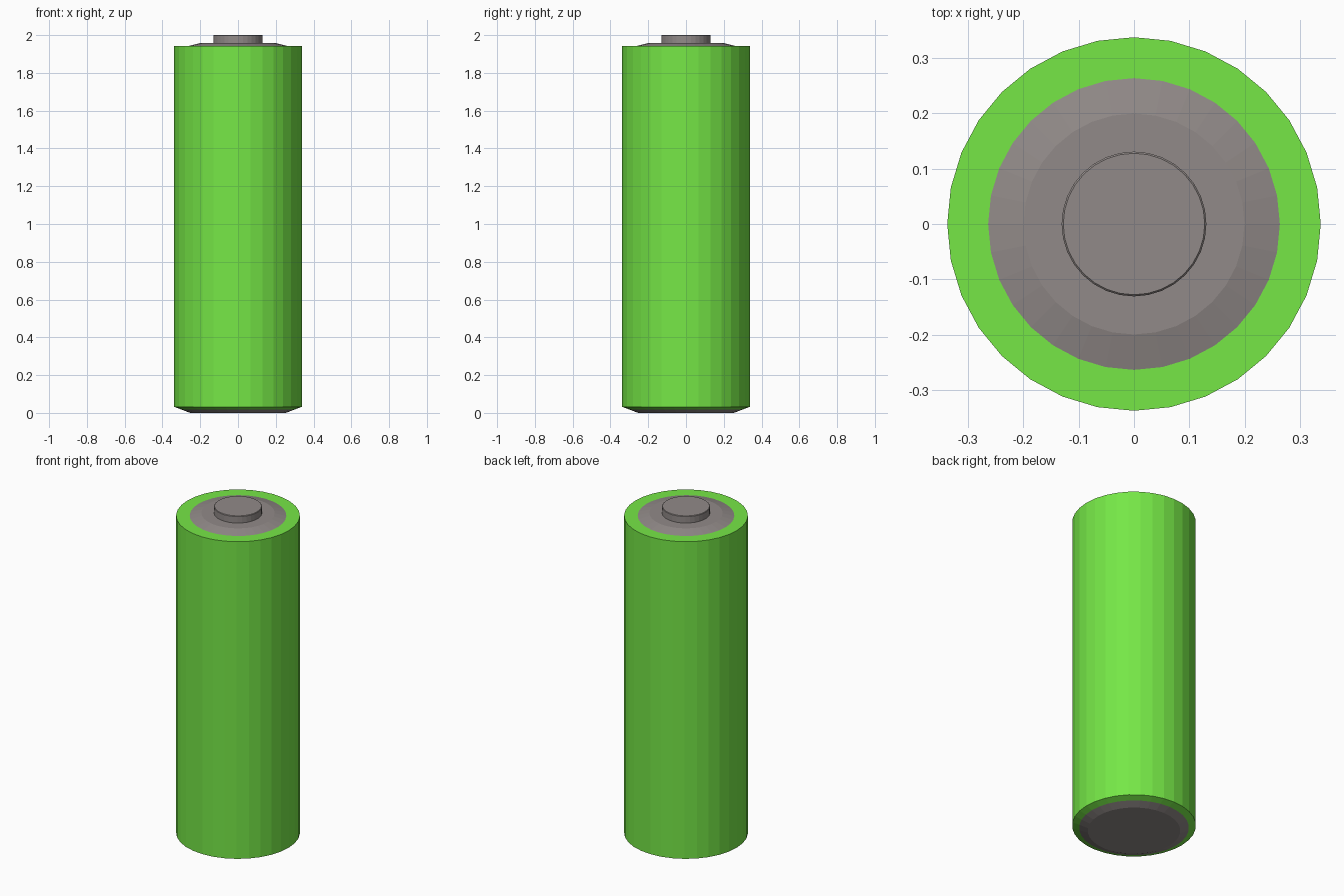
import bpy, bmesh, math

if "Cube" in bpy.data.objects:
    bpy.data.objects.remove(bpy.data.objects["Cube"])

SIDES = 32


def material(name, color):
    m = bpy.data.materials.new(name)
    m.diffuse_color = color
    m.use_nodes = True
    m.node_tree.nodes["Principled BSDF"].inputs["Base Color"].default_value = m.diffuse_color
    return m


def lathe(name, profile, mat):
    """Spin (radius, z) points around z and close both ends."""
    bm = bmesh.new()
    rings = []
    for r, z in profile:
        rings.append([bm.verts.new((r * math.cos(2 * math.pi * i / SIDES),
                                    r * math.sin(2 * math.pi * i / SIDES), z))
                      for i in range(SIDES)])
    for a, b in zip(rings, rings[1:]):
        for i in range(SIDES):
            j = (i + 1) % SIDES
            bm.faces.new((a[i], a[j], b[j], b[i]))
    bm.faces.new(rings[0][::-1])
    bm.faces.new(rings[-1])
    bmesh.ops.recalc_face_normals(bm, faces=bm.faces)
    mesh = bpy.data.meshes.new(name)
    bm.to_mesh(mesh)
    bm.free()
    mesh.materials.append(mat)
    obj = bpy.data.objects.new(name, mesh)
    bpy.context.collection.objects.link(obj)
    return obj


green = material("green_wrap", (0.18, 0.80, 0.062, 1))
metal = material("metal", (0.285, 0.255, 0.248, 1))

# Wrapped body with a chamfered lower edge
lathe("battery_body", [(0.30, 0.018), (0.338, 0.032), (0.338, 1.942)], green)

# Positive end: sloped cap plate (edge sunk just below the wrap) and contact button
lathe("top_cap", [(0.268, 1.941), (0.20, 1.958)], metal)
lathe("contact_button", [(0.131, 1.95), (0.131, 1.997), (0.128, 2.0)], metal)

# Negative end: chamfered base plate
lathe("bottom_cap", [(0.253, 0.0), (0.30, 0.018), (0.30, 0.03)], metal)
